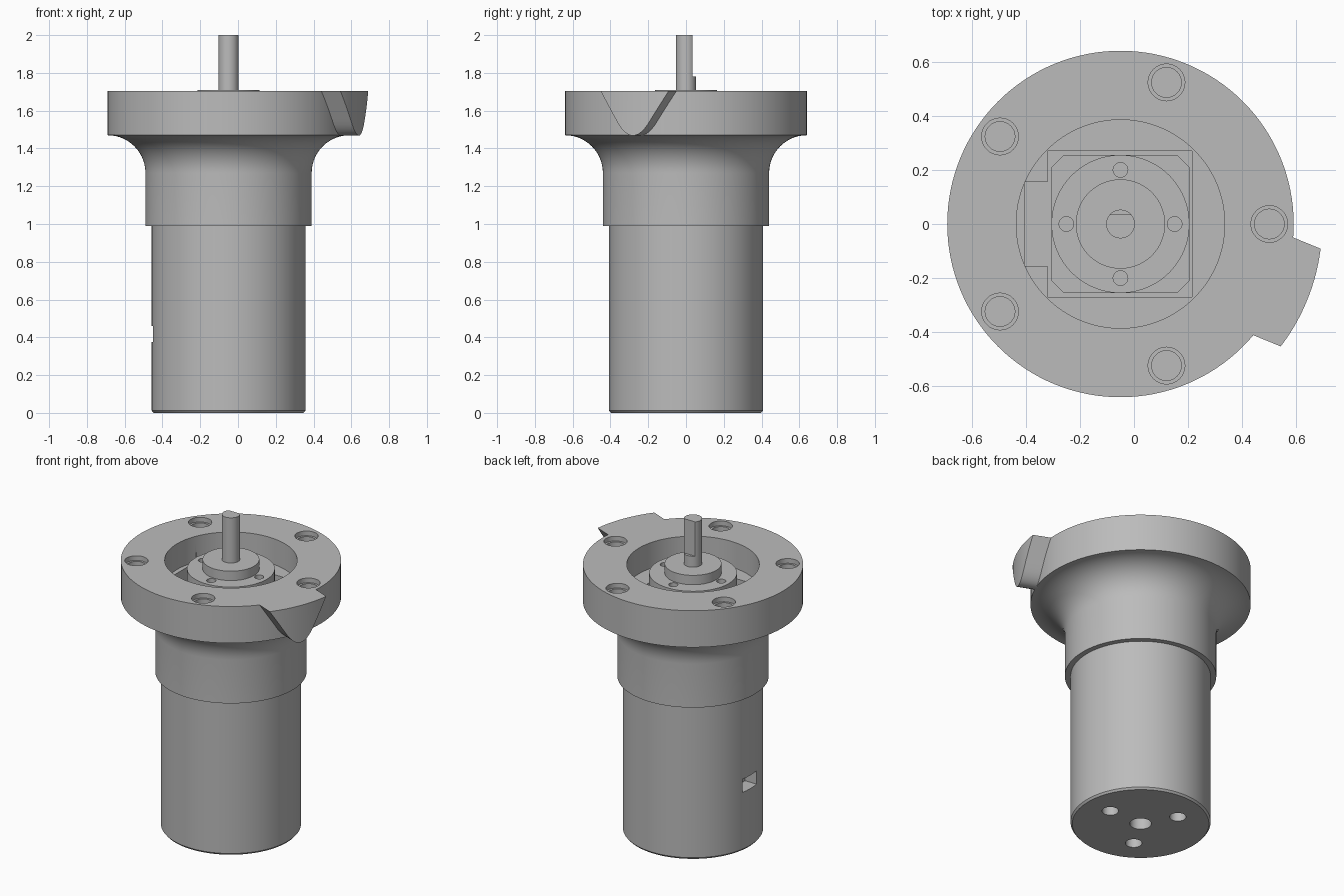
import bpy, bmesh
from math import sin, cos, pi, radians, sqrt
from mathutils import Matrix, Vector

cube = bpy.data.objects.get("Cube")
if cube:
    bpy.data.objects.remove(cube)

AXIS = -0.05   # x of the motor axis
TOP = 1.705    # top of the flange

grey = bpy.data.materials.new("machined grey")
grey.use_nodes = True
COLOUR = (0.5, 0.5, 0.5, 1)
grey.diffuse_color = COLOUR
grey.node_tree.nodes["Principled BSDF"].inputs["Base Color"].default_value = COLOUR


def make(name, bm):
    bmesh.ops.recalc_face_normals(bm, faces=bm.faces)
    mesh = bpy.data.meshes.new(name)
    bm.to_mesh(mesh)
    bm.free()
    mesh.materials.append(grey)
    ob = bpy.data.objects.new(name, mesh)
    ob.location.x = AXIS
    bpy.context.collection.objects.link(ob)
    return ob


def lathe(name, profile, steps=96):
    """Spin a closed (radius, z) profile that starts and ends on the axis."""
    bm = bmesh.new()
    rings = []
    for r, z in profile:
        if r == 0:
            rings.append([bm.verts.new((0, 0, z))] * steps)
        else:
            rings.append([bm.verts.new((r * cos(2 * pi * i / steps), r * sin(2 * pi * i / steps), z))
                          for i in range(steps)])
    for k, (a, b) in enumerate(zip(rings, rings[1:])):
        if profile[k][0] == 0:
            bm.faces.new(b)
        elif profile[k + 1][0] == 0:
            bm.faces.new(a)
        else:
            for i in range(steps):
                j = (i + 1) % steps
                bm.faces.new((a[i], a[j], b[j], b[i]))
    for v in [v for v in bm.verts if not v.link_faces]:
        bm.verts.remove(v)
    return make(name, bm)


def cylinder(name, r, z0, z1, x=0, y=0, steps=32):
    ob = lathe(name, [(0, z0), (r, z0), (r, z1), (0, z1)], steps)
    ob.location += Vector((x, y, 0))
    return ob


def prism(name, outline, z0, z1):
    bm = bmesh.new()
    face = bm.faces.new([bm.verts.new((x, y, z0)) for x, y in outline])
    out = bmesh.ops.extrude_face_region(bm, geom=[face])
    bmesh.ops.translate(bm, vec=(0, 0, z1 - z0),
                        verts=[g for g in out["geom"] if isinstance(g, bmesh.types.BMVert)])
    return make(name, bm)


def box(name, x0, x1, half_y, z0, z1):
    return prism(name, [(x0, -half_y), (x1, -half_y), (x1, half_y), (x0, half_y)], z0, z1)


def select(ob):
    bpy.ops.object.select_all(action="DESELECT")
    ob.select_set(True)
    bpy.context.view_layer.objects.active = ob


def cut(ob, cutters):
    for cutter in cutters:
        cutter.hide_render = True
        select(ob)
        mod = ob.modifiers.new("cut", "BOOLEAN")
        mod.operation = "DIFFERENCE"
        mod.solver = "EXACT"
        mod.object = cutter
        bpy.ops.object.modifier_apply(modifier=mod.name)
        bpy.data.objects.remove(cutter)


# Housing: can, stepped neck, flared fillet, flange and round recess
FLOOR = 1.54
flare = [(0.64 - 0.2 * cos(a), 1.27 + 0.2 * sin(a)) for a in [radians(90 * i / 14) for i in range(15)]]
housing = lathe("housing", [(0, 0), (0.397, 0), (0.407, 0.012), (0.407, 0.99), (0.44, 0.99)] + flare
                + [(0.64, TOP), (0.385, TOP), (0.385, FLOOR), (0, FLOOR)], 128)

# Square pocket with side slot, and cable window low on the right side
cutters = [box("pocket", -0.27, 0.265, 0.27, 1.2, 1.6),
           box("slot", -0.355, -0.2, 0.155, 1.2, 1.6),
           box("window", -0.5, -0.32, 0.07, 0.375, 0.46)]
# Flange bolt holes with counterbores
for i in range(5):
    a = 2 * pi * i / 5
    x, y = 0.55 * cos(a), 0.55 * sin(a)
    cutters += [cylinder("counterbore", 0.068, TOP - 0.03, TOP + 0.1, x, y),
                cylinder("bolt_hole", 0.055, TOP - 0.12, TOP + 0.1, x, y)]
# Holes in the base
cutters.append(cylinder("base_hole", 0.063, -0.1, 0.1))
for i in range(3):
    a = 2 * pi * i / 3
    cutters.append(cylinder("base_hole", 0.048, -0.1, 0.1, 0.23 * cos(a), 0.23 * sin(a)))
cut(housing, cutters)

# Chamfered gearbox block sitting in the pocket
h, c = 0.255, 0.21
block = prism("gearbox_block", [(h, -c), (h, c), (c, h), (-c, h), (-h, c), (-h, -c), (-c, -h), (c, -h)],
              1.19, 1.45)

# Round gearbox face with raised boss and four screw holes
face = lathe("gearbox_face", [(0, 1.44), (0.255, 1.44), (0.255, 1.65), (0.165, 1.65), (0.165, 1.71), (0, 1.71)])
cut(face, [cylinder("screw_hole", 0.027, 1.58, 1.8, 0.2 * cos(i * pi / 2), 0.2 * sin(i * pi / 2))
           for i in range(4)])

# Output shaft with a flat on the back
shaft = cylinder("output_shaft", 0.053, 1.6, 2.0, steps=48)
flat = box("shaft_flat", -0.1, 0.1, 0.05, 1.78, 2.1)
flat.location.y = 0.085
cut(shaft, [flat])

# Tapered lug on the flange rim, rounded at its lower edge
bm = bmesh.new()
HALF, STEPS = 0.195, 24
rows = []
for i in range(STEPS + 1):
    t = HALF * (2 * i / STEPS - 1)
    d = abs(t)
    if d > 0.085:
        low = 1.53 + (d - 0.085) / (HALF - 0.085) * (TOP - 1.53)
    else:
        low = 1.468 + 0.062 * (d / 0.085) ** 2
    inner, outer = sqrt(0.63 ** 2 - t * t), sqrt(0.745 ** 2 - t * t)
    rows.append([bm.verts.new((r, t, z)) for r, z in
                 ((inner, low), (outer, low), (outer, TOP), (inner, TOP))])
for a, b in zip(rows, rows[1:]):
    for k in range(4):
        m = (k + 1) % 4
        bm.faces.new((a[k], a[m], b[m], b[k]))
bmesh.ops.remove_doubles(bm, verts=bm.verts, dist=0.0005)
bmesh.ops.rotate(bm, verts=bm.verts, cent=(0, 0, 0), matrix=Matrix.Rotation(radians(-22.2), 3, "Z"))
lug = make("flange_lug", bm)

for ob in (housing, block, face, shaft, lug):
    select(ob)
    bpy.ops.object.shade_smooth_by_angle(angle=radians(30))
